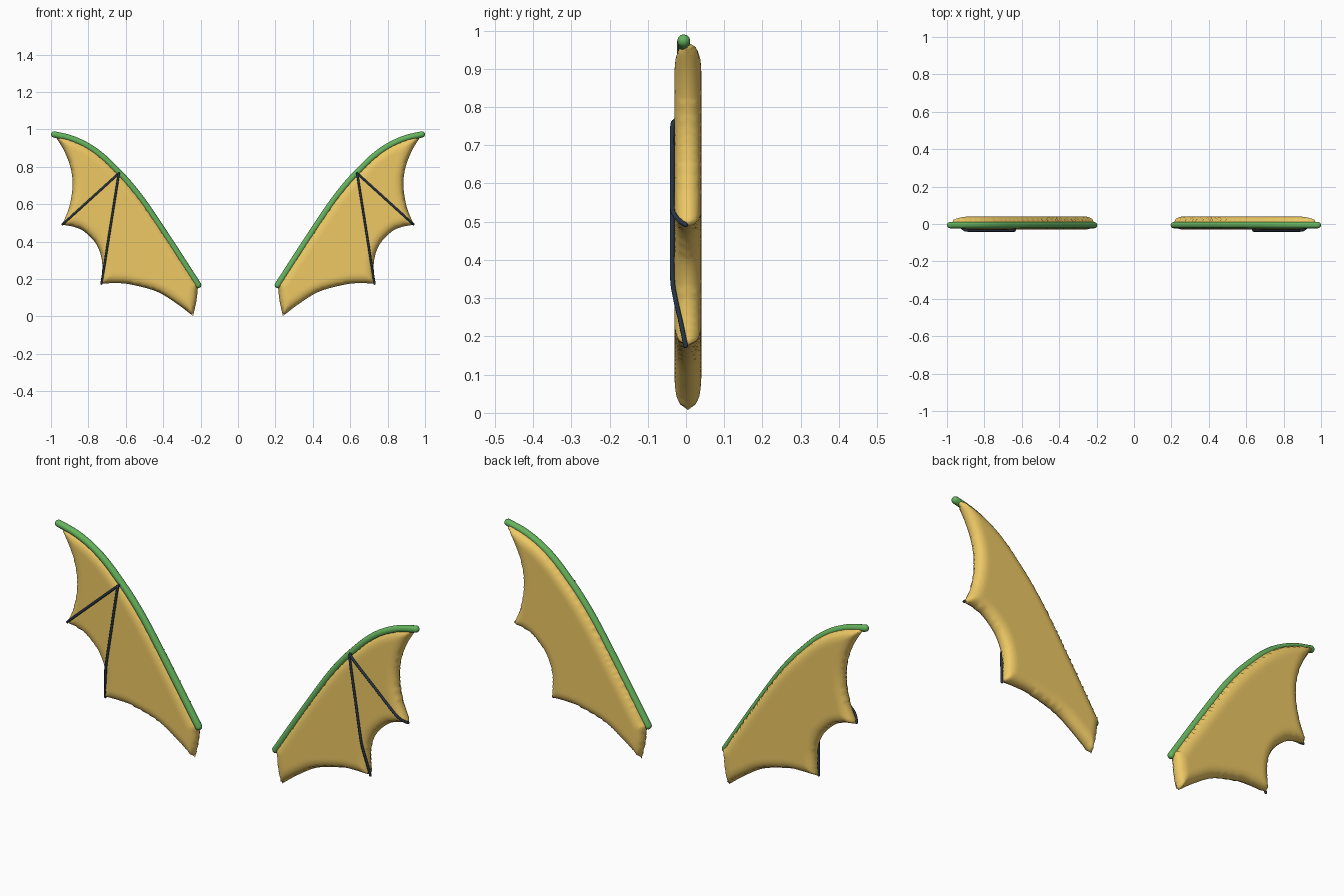
import bpy, bmesh, math
from mathutils import Vector, geometry, kdtree

if "Cube" in bpy.data.objects:
    bpy.data.objects.remove(bpy.data.objects["Cube"])


def material(name, rgb):
    m = bpy.data.materials.new(name)
    m.diffuse_color = (*rgb, 1)
    m.use_nodes = True
    m.node_tree.nodes["Principled BSDF"].inputs["Base Color"].default_value = m.diffuse_color
    return m


GOLD = material("gold", (0.85, 0.58, 0.13))
GREEN = material("green", (0.13, 0.45, 0.11))
DARK = material("dark", (0.02, 0.035, 0.06))


def smooth_path(points, n=12):
    """Catmull-Rom samples through the points."""
    p = [Vector(q) for q in points]
    p = [2 * p[0] - p[1]] + p + [2 * p[-1] - p[-2]]
    out = []
    for a, b, c, d in zip(p, p[1:], p[2:], p[3:]):
        for i in range(n):
            t = i / n
            out.append(0.5 * (2 * b + (c - a) * t + (2 * a - 5 * b + 4 * c - d) * t * t
                              + (3 * b - a - 3 * c + d) * t ** 3))
    return out + [p[-2]]


# Wing outline (x, z) for the right side, stroke by stroke between sharp corners
LEADING = [(0.213, 0.168), (0.35, 0.38), (0.49, 0.59), (0.57, 0.695), (0.64, 0.772),
           (0.72, 0.85), (0.80, 0.908), (0.89, 0.95), (0.983, 0.973)]
STROKES = [
    LEADING,
    [(0.983, 0.973), (0.928, 0.882), (0.893, 0.786), (0.885, 0.69), (0.903, 0.583), (0.94, 0.49)],
    [(0.94, 0.49), (0.875, 0.478), (0.82, 0.452), (0.757, 0.385), (0.727, 0.294), (0.73, 0.175)],
    [(0.73, 0.175), (0.65, 0.178), (0.57, 0.17), (0.435, 0.133), (0.33, 0.07), (0.24, 0.002)],
    [(0.24, 0.002), (0.222, 0.085), (0.213, 0.168)],
]
MID_Y, HALF, EDGE = 0.005, 0.035, 0.05


def wing_surface():
    """Triangulated outline with interior points and their distance to the edge."""
    outline = [v for s in STROKES for v in smooth_path(s)[:-1]]
    n = len(outline)
    tree = kdtree.KDTree(n)
    for i, v in enumerate(outline):
        tree.insert((v.x, v.y, 0), i)
    tree.balance()
    step = 0.011
    grid = []
    for i in range(76):
        for j in range(92):
            x, z = 0.2 + (i + 0.5 * (j % 2)) * step, j * step
            if tree.find((x, z, 0))[2] > 0.007:
                grid.append(Vector((x, z)))
    edges = [(i, (i + 1) % n) for i in range(n)]
    verts, _, faces = geometry.delaunay_2d_cdt(outline + grid, edges, [], 1, 1e-6)[:3]
    dist = [tree.find((v.x, v.y, 0))[2] for v in verts]
    return verts, faces, dist


SURFACE = wing_surface()


def membrane(name, side):
    verts, faces, dist = SURFACE
    used = {i for f in faces for i in f}
    bm = bmesh.new()
    front, back = {}, {}
    for i in used:
        v, d = verts[i], dist[i]
        h = HALF * math.sqrt(max(0, 1 - (1 - min(d / EDGE, 1)) ** 2))
        front[i] = bm.verts.new((side * v.x, MID_Y - h, v.y))
        back[i] = front[i] if d < 1e-4 else bm.verts.new((side * v.x, MID_Y + h, v.y))
    for f in faces:
        bm.faces.new([front[i] for i in f])
        if any(front[i] is not back[i] for i in f):
            bm.faces.new([back[i] for i in reversed(f)])
    bmesh.ops.recalc_face_normals(bm, faces=bm.faces)
    for f in bm.faces:
        f.smooth = True
    me = bpy.data.meshes.new(name)
    bm.to_mesh(me)
    bm.free()
    me.materials.append(GOLD)
    bpy.context.collection.objects.link(bpy.data.objects.new(name, me))


def tube(name, path, radius, mat, side):
    """Round rod along a path with domed ends."""
    pts = [(p, 1.0) for p in path]
    t0, t1 = (path[0] - path[1]).normalized(), (path[-1] - path[-2]).normalized()
    for k in range(1, 6):
        a = k / 5 * math.pi / 2
        r = max(math.cos(a), 0.02)
        pts.insert(0, (path[0] + t0 * radius * math.sin(a), r))
        pts.append((path[-1] + t1 * radius * math.sin(a), r))
    cu = bpy.data.curves.new(name, 'CURVE')
    cu.dimensions = '3D'
    cu.bevel_depth = radius
    cu.bevel_resolution = 4
    cu.use_fill_caps = True
    sp = cu.splines.new('POLY')
    sp.points.add(len(pts) - 1)
    for q, (p, r) in zip(sp.points, pts):
        q.co = (side * p.x, p.y, p.z, 1)
        q.radius = r
    sp.use_smooth = True
    cu.materials.append(mat)
    bpy.context.collection.objects.link(bpy.data.objects.new(name, cu))


def bone_path(end, profile):
    """Straight in front view, y follows the membrane: profile = (fraction, y)."""
    a, b = Vector((0.637, 0.765)), Vector(end)
    return smooth_path([(a.x + (b.x - a.x) * t, y, a.y + (b.y - a.y) * t) for t, y in profile], 6)


for side, label in ((1, "right"), (-1, "left")):
    membrane("wing_membrane_" + label, side)
    # Leading edge arm
    arm = smooth_path([(x, -0.006, z) for x, z in LEADING], 8)
    tube("wing_arm_" + label, arm, 0.017, GREEN, side)
    # Finger bones
    tube("lower_finger_bone_" + label,
         bone_path((0.73, 0.175), [(0, -0.028), (0.05, -0.036), (0.4, -0.036), (0.68, -0.036),
                                   (0.78, -0.029), (0.9, -0.013), (1, -0.001)]),
         0.006, DARK, side)
    tube("upper_finger_bone_" + label,
         bone_path((0.938, 0.492), [(0, -0.028), (0.08, -0.036), (0.45, -0.036), (0.82, -0.036),
                                    (0.91, -0.029), (0.97, -0.014), (1, -0.001)]),
         0.006, DARK, side)
